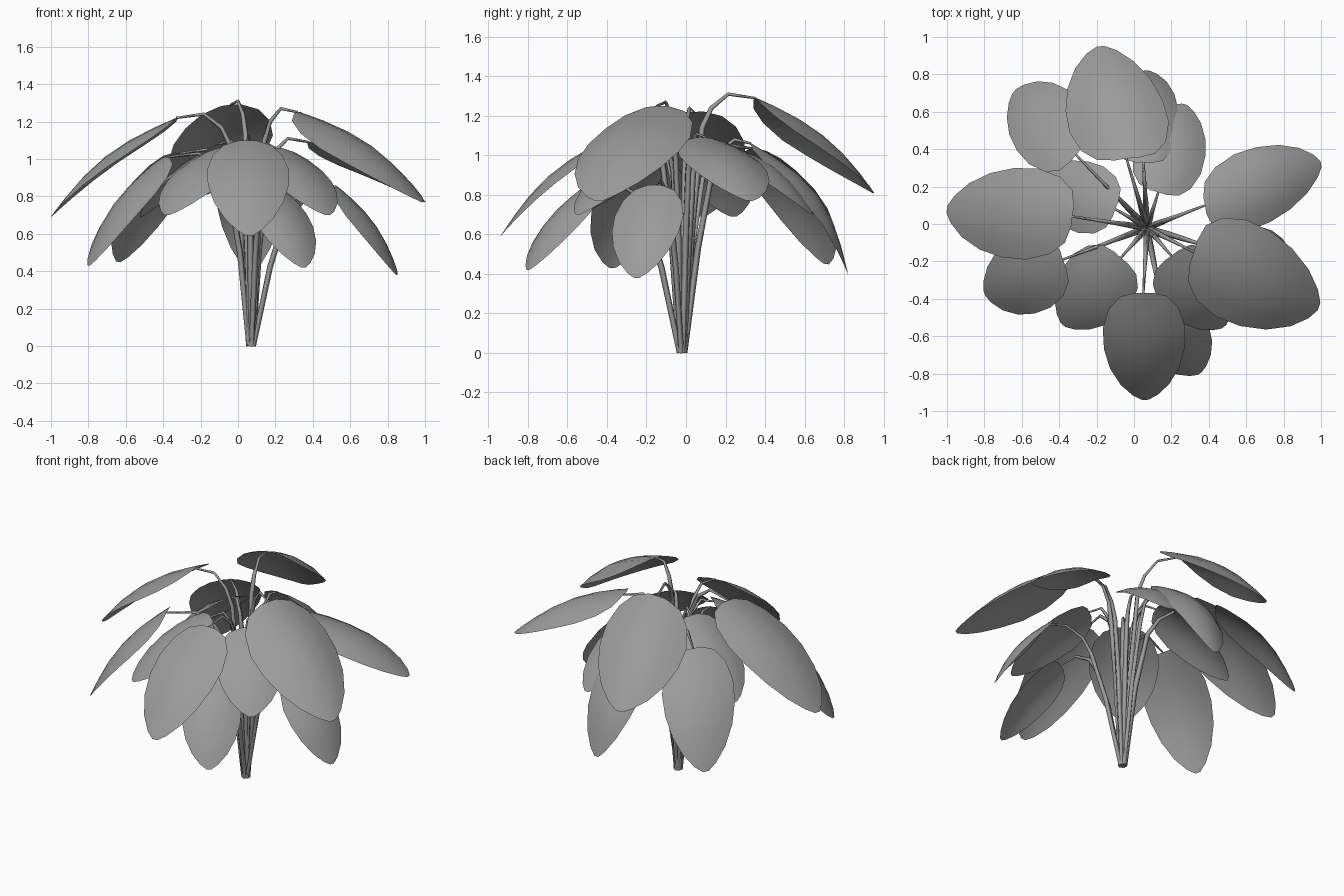
import bpy, math
from mathutils import Vector

ROOT = Vector((0.07, -0.02, 0.0))
UP = Vector((0, 0, 1))

# base point, tip point, full width, sideways skew, droop of the sides, arch
LEAVES = [
    ((-0.04, 0.35, 1.29), (-0.18, 0.95, 0.81), 0.53, 0.15, 0.10, 0.085),   # high leaves
    ((0.32, -0.15, 1.25), (0.99, -0.44, 0.77), 0.54, -0.12, 0.09, 0.085),
    ((-0.33, 0.04, 1.22), (-1.00, 0.08, 0.69), 0.49, 0.1, 0.06, 0.085),
    ((0.38, 0.10, 1.09), (1.00, 0.32, 0.77), 0.41, 0.18, 0.06, 0.085),
    ((0.05, -0.37, 1.10), (0.06, -0.94, 0.59), 0.44, 0.0, 0.05, 0.085),
    ((-0.10, 0.08, 1.08), (-0.52, 0.24, 0.69), 0.38, 0.0, 0.05, 0.085),    # middle leaves
    ((0.13, 0.17, 1.06), (0.27, 0.64, 0.70), 0.38, 0.0, 0.06, 0.12),
    ((-0.07, -0.18, 1.06), (-0.38, -0.54, 0.70), 0.41, 0.0, 0.05, 0.085),
    ((0.20, -0.17, 1.06), (0.48, -0.55, 0.70), 0.40, 0.0, 0.05, 0.085),
    ((-0.31, 0.37, 1.03), (-0.64, 0.71, 0.45), 0.43, -0.15, 0.05, 0.10),   # low leaves
    ((-0.38, -0.19, 1.01), (-0.80, -0.37, 0.43), 0.42, 0.1, 0.05, 0.085),
    ((0.05, 0.33, 1.06), (0.07, 0.82, 0.40), 0.36, 0.0, 0.07, 0.14),
    ((0.53, -0.16, 0.85), (0.85, -0.25, 0.38), 0.36, 0.0, 0.05, 0.085),
    ((0.16, -0.48, 0.85), (0.35, -0.80, 0.42), 0.35, 0.0, 0.05, 0.085),
]
LOW_FROM = 12   # leaves from this number on have leaning stems
# outline: position along the leaf, share of half width
OUTLINE = [(0, 0.22), (0.04, 0.58), (0.15, 0.85), (0.32, 1.0), (0.5, 0.98),
           (0.68, 0.84), (0.84, 0.59), (0.95, 0.30), (1, 0.08)]
COLS = 6

GREY = bpy.data.materials.new("plant_grey")
GREY.diffuse_color = (0.33, 0.33, 0.33, 1)


def make_object(name, data):
    data.materials.append(GREY)
    ob = bpy.data.objects.new(name, data)
    bpy.context.collection.objects.link(ob)


def grid_faces(rows, cols):
    n = cols + 1
    return [(r*n+c, r*n+c+1, (r+1)*n+c+1, (r+1)*n+c)
            for r in range(rows - 1) for c in range(cols)]


# Arched blade with drooping sides
def leaf(i, base, tip, width, skew, droop, arch):
    axis = tip - base
    along = axis.normalized()
    side = UP.cross(along).normalized()
    normal = along.cross(side)
    verts = []
    for t, w in OUTLINE:
        mid = base + axis * t + normal * (arch * axis.length * math.sin(math.pi * t))
        for c in range(COLS + 1):
            u = (2 * c / COLS - 1) * w
            verts.append(mid + (side + along * skew) * (u * width / 2)
                         - normal * (droop * u * u))
    me = bpy.data.meshes.new(f"leaf_{i}")
    faces = grid_faces(len(OUTLINE), COLS)
    me.from_pydata(verts, [], faces)
    me.polygons.foreach_set("use_smooth", [True] * len(faces))
    make_object(f"leaf_{i}", me)


# Tapering stem that rises, bends over and meets the leaf
def stem(i, base):
    flat = Vector((base.x - ROOT.x, base.y - ROOT.y, 0))
    start = ROOT + flat.normalized() * 0.013
    z = base.z
    if i >= LOW_FROM:
        path = [(0, 0, 0.014), (0.2, z * 0.5, 0.016), (0.4, z * 0.84, 0.014),
                (0.52, z - 0.04, 0.011), (0.75, z + 0.02, 0.009), (1, z, 0.006)]
    else:
        path = [(0, 0, 0.014), (0.11, z * 0.5, 0.017), (0.25, z - 0.15, 0.015),
                (0.38, z - 0.05, 0.012), (0.62, z + 0.02, 0.009), (1, z, 0.006)]
    cu = bpy.data.curves.new(f"stem_{i}", 'CURVE')
    cu.dimensions = '3D'
    cu.bevel_depth = 1.0
    cu.bevel_resolution = 0
    cu.use_fill_caps = True
    sp = cu.splines.new('POLY')
    sp.points.add(len(path) - 1)
    for p, (f, h, r) in zip(sp.points, path):
        q = start.lerp(base, f)
        p.co = (q.x, q.y, h, 1)
        p.radius = r
    make_object(f"stem_{i}", cu)


for i, (b, t, w, s, d, a) in enumerate(LEAVES, 1):
    leaf(i, Vector(b), Vector(t), w, s, d, a)
    stem(i, Vector(b))
